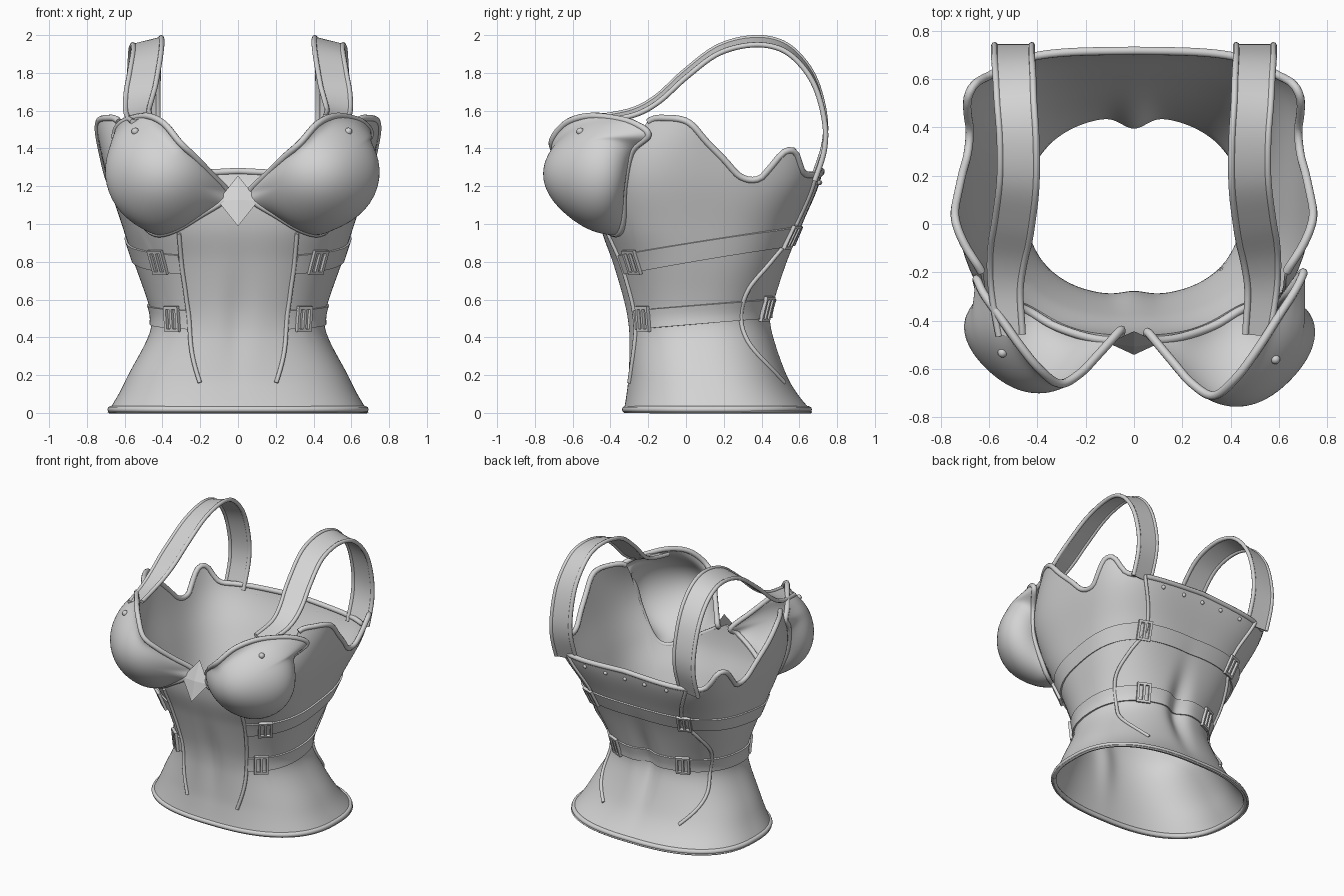
import bpy, bmesh
from math import sin, cos, radians, exp
from mathutils import Vector, Matrix

if "Cube" in bpy.data.objects:
    bpy.data.objects.remove(bpy.data.objects["Cube"], do_unlink=True)

grey = bpy.data.materials.new("plain_grey")
grey.use_nodes = True
grey.diffuse_color = (0.65, 0.65, 0.65, 1)
grey.node_tree.nodes["Principled BSDF"].inputs["Base Color"].default_value = grey.diffuse_color


# ---- helpers ----
def hermite(table, x):
    """Smooth interpolation through (x, value) pairs."""
    last = len(table) - 1
    i = 0
    while i < last - 1 and x > table[i + 1][0]:
        i += 1

    def slope(k):
        p, q = table[max(k - 1, 0)], table[min(k + 1, last)]
        return (q[1] - p[1]) / (q[0] - p[0])
    (x0, y0), (x1, y1) = table[i], table[i + 1]
    w = x1 - x0
    t = min(max((x - x0) / w, 0), 1)
    u = 1 - t
    return (y0 * (1 + 2 * t) * u * u + y1 * t * t * (1 + 2 * u)
            + w * t * u * (u * slope(i) - t * slope(i + 1)))


def smooth_path(points, closed=False, steps=8):
    """Catmull-Rom resampling of a few control points."""
    pts = [Vector(p) for p in points]
    n = len(pts)
    get = (lambda k: pts[k % n]) if closed else (lambda k: pts[min(max(k, 0), n - 1)])
    out = []
    for i in range(n if closed else n - 1):
        a, b, c, d = (get(i + k) for k in (-1, 0, 1, 2))
        for s in range(steps):
            t = s / steps
            out.append(b + ((c - a) * t + (a * 2 - b * 5 + c * 4 - d) * t * t
                            + (b * 3 - a - c * 3 + d) * t ** 3) / 2)
    return out if closed else out + [pts[-1]]


def finish(name, data, angle, wall=0.0):
    """Link the part, bake its wall thickness and shade it."""
    obj = bpy.data.objects.new(name, data)
    bpy.context.collection.objects.link(obj)
    data.materials.append(grey)
    if wall:
        solid = obj.modifiers.new("wall", 'SOLIDIFY')
        solid.thickness = wall
        solid.offset = 0
    bpy.ops.object.select_all(action='DESELECT')
    obj.select_set(True)
    bpy.context.view_layer.objects.active = obj
    bpy.ops.object.convert(target='MESH')
    bpy.ops.object.shade_smooth_by_angle(angle=radians(angle))


def from_bmesh(name, bm, angle, wall=0.0):
    bmesh.ops.recalc_face_normals(bm, faces=bm.faces)
    mesh = bpy.data.meshes.new(name)
    bm.to_mesh(mesh)
    bm.free()
    finish(name, mesh, angle, wall)


def sheet(name, rows, wrap=False, thickness=0.012):
    """Skin a grid of points and give it a thin wall."""
    bm = bmesh.new()
    grid = [[bm.verts.new(p) for p in row] for row in rows]
    n = len(rows[0])
    for low, high in zip(grid, grid[1:]):
        for j in range(n if wrap else n - 1):
            k = (j + 1) % n
            bm.faces.new((low[j], low[k], high[k], high[j]))
    bmesh.ops.remove_doubles(bm, verts=bm.verts, dist=0.0001)
    from_bmesh(name, bm, 45, thickness)


def tube(name, points, radius=0.016, closed=False):
    data = bpy.data.curves.new(name, 'CURVE')
    data.dimensions = '3D'
    data.bevel_depth = radius
    data.bevel_resolution = 2
    data.use_fill_caps = True
    spline = data.splines.new('POLY')
    spline.points.add(len(points) - 1)
    for p, q in zip(spline.points, points):
        p.co = (*q, 1)
    spline.use_cyclic_u = closed
    finish(name, data, 60)


def stud(name, place, radius):
    bm = bmesh.new()
    bmesh.ops.create_uvsphere(bm, u_segments=12, v_segments=8, radius=radius,
                              matrix=Matrix.Translation(place))
    from_bmesh(name, bm, 60)


# ---- torso surface: angle 0 is the front, 90 the left side, 180 the back ----
levels = (0, 0.1, 0.2, 0.4, 0.5, 0.6, 0.8, 1.0, 1.25, 1.57)
half_width = list(zip(levels, (0.685, 0.625, 0.575, 0.47, 0.45, 0.475, 0.545, 0.61, 0.69, 0.76)))
front_y = list(zip(levels, (-0.325, -0.31, -0.3, -0.3, -0.31, -0.33, -0.385, -0.45, -0.47, -0.46)))
back_y = list(zip(levels, (0.665, 0.585, 0.53, 0.465, 0.45, 0.47, 0.53, 0.61, 0.71, 0.75)))
front_square = [(0, 2.5), (0.5, 2.3), (0.8, 2.4), (1.0, 2.8), (1.25, 3.2), (1.57, 1.95)]
back_square = [(0, 2.5), (0.5, 2.3), (0.8, 2.8), (1.0, 3.2), (1.25, 4), (1.57, 4)]
top_edge = [(0, 1.17), (17, 1.05), (30, 0.97), (41, 0.95), (47, 1.02), (49.5, 1.2), (51.5, 1.38),
            (54, 1.5), (57, 1.55), (66, 1.56), (75, 1.55), (80, 1.52), (87, 1.44), (97, 1.34),
            (106, 1.25), (115, 1.24), (119.5, 1.31), (124, 1.38), (129, 1.38), (134, 1.28),
            (141, 1.26), (180, 1.28)]


def torso(angle, z, out=0.0):
    s, c = sin(radians(angle)), cos(radians(angle))
    square = front_square if c > 0 else back_square
    a, f, b, n = (hermite(t, z) for t in (half_width, front_y, back_y, square))
    r = (abs(s) ** n + abs(c) ** n) ** (-1 / n)
    x = (a + out) * r * s
    y = (f + b) / 2 - ((b - f) / 2 + out) * r * c
    groove = exp(-(x / 0.07) ** 2 - ((z - 0.5) / 0.25) ** 2)
    return Vector((x, y + groove * (0.02 if c > 0 else -0.05), z))


def rim_height(angle):
    return hermite(top_edge, min(angle % 360, -angle % 360))


columns = [i * 1.5 for i in range(240)]
sheet("bodice", [[torso(p, rim_height(p) * v / 40) for p in columns] for v in range(41)], wrap=True)
tube("hem_piping", [torso(p, 0.018) for p in columns], 0.018, True)
tube("top_piping", [torso(p, rim_height(p)) for p in range(56, 305, 2)], 0.018)

# ---- seams, down the front and back ----
front_seam = [(0.16, 19), (0.45, 32), (0.7, 32), (0.95, 29)]
back_seam = [(0.16, 151), (0.35, 128), (0.5, 123), (0.65, 125), (0.8, 137), (0.95, 147), (1.26, 144)]
for side, word in ((1, "left"), (-1, "right")):
    for label, seam in (("front", front_seam), ("back", back_seam)):
        low, high = seam[0][0], seam[-1][0]
        heights = [low + (high - low) * k / 40 for k in range(41)]
        tube(f"{label}_seam_{word}", [torso(side * hermite(seam, z), z, 0.01) for z in heights], 0.012)


# ---- belts with buckles ----
def buckle(name, angle, z, width, height):
    place = torso(angle, z, 0.024)
    along = (torso(angle + 2, z) - torso(angle - 2, z)).normalized()
    up = torso(angle, z + 0.05) - torso(angle, z - 0.05)
    up = (up - along * up.dot(along)).normalized()
    frame = Matrix((along, up, along.cross(up))).transposed().to_4x4()
    frame.translation = place
    bm = bmesh.new()
    bar = 0.016
    bars = [(k * width / 2, 0, bar, height) for k in (-1, 0, 1)]
    bars += [(0, k * height / 2, width + bar, bar) for k in (-1, 1)]
    for x, y, w, h in bars:
        bmesh.ops.create_cube(bm, size=1, matrix=frame @ Matrix.Translation((x, y, 0))
                              @ Matrix.Diagonal((w, h, 0.02, 1)))
    from_bmesh(name, bm, 30)


for label, z0, slope, back_angle in (("upper", 0.845, 0.17, 146), ("lower", 0.515, 0.085, 147)):
    def belt_z(angle):
        return z0 + slope * torso(angle, z0).y
    rows = [[torso(p, belt_z(p) + 0.05 * k, 0.011) for p in range(32, 329, 2)]
            for k in (-1, -0.5, 0, 0.5, 1)]
    sheet(label + "_belt", rows)
    for side, word in ((1, "left"), (-1, "right")):
        for end, p in (("front", 45), ("back", back_angle)):
            buckle(f"{label}_{end}_buckle_{word}", side * p, belt_z(p), 0.08, 0.12)

# ---- cups: domes drawn from a rim to a pole on an ellipsoid ----
neckline = [(0.06, -0.45, 1.17), (0.16, -0.57, 1.27), (0.24, -0.66, 1.35), (0.33, -0.71, 1.43),
            (0.42, -0.64, 1.53), (0.51, -0.52, 1.57), (0.6, -0.38, 1.56), (0.67, -0.27, 1.53),
            (0.7, -0.2, 1.47)]


def cup(word, side, wide, deep):
    def fit(p):
        return Vector((side * p[0] * wide, -0.38 + (p[1] + 0.38) * deep, p[2]))
    centre = fit((0.425, -0.38, 1.265))
    radii = Vector((0.345 * wide, 0.37 * deep, 0.315))
    lower = [torso(side * p, rim_height(p), 0.016) for p in (51.5, 49.5, 47, 41, 30, 17, 7)]
    rim = smooth_path([fit(p) for p in neckline] + lower, True, 7)
    pole = Vector((0, -1, 0))
    rows = []
    for k in range(33):
        t = k / 32
        row = []
        for p in rim:
            d = Vector([u / r for u, r in zip(p - centre, radii)])
            length = d.length
            d = d.normalized().slerp(pole, t)
            # slightly pointed dome that eases out to the rim
            taper = 0.2 * d.y ** 2 * (1 - d.y ** 2) if d.y < 0 else 0
            ease = (1 - t) ** 7
            d *= length * ease + (1 - taper) * (1 - ease)
            row.append(centre + Vector([u * r for u, r in zip(d, radii)]))
        rows.append(row)
    sheet("cup_" + word, rows, wrap=True)
    tube("cup_piping_" + word, rim, 0.018, True)
    stud("cup_stud_" + word, fit((0.585, -0.56, 1.49)), 0.02)


cup("left", 1, 1, 1)
cup("right", -1, 0.93, 0.85)

# ---- shoulder straps with piped edges ----
strap_path = [(0.51, -0.46, 1.555), (0.53, -0.28, 1.59), (0.525, -0.15, 1.66), (0.5, 0, 1.795),
              (0.48, 0.17, 1.92), (0.48, 0.35, 1.967), (0.49, 0.5, 1.945), (0.495, 0.61, 1.86),
              (0.5, 0.69, 1.73), (0.5, 0.735, 1.55), (0.5, 0.73, 1.4), (0.5, 0.675, 1.23)]
for side, word in ((1, "left"), (-1, "right")):
    path = smooth_path([(side * x, y, z) for x, y, z in strap_path], steps=6)
    inner, outer = [], []
    for i, p in enumerate(path):
        run = (path[min(i + 1, len(path) - 1)] - path[max(i - 1, 0)]).normalized()
        across = Vector((side, 0, -0.25))
        across = (across - run * across.dot(run)).normalized()
        half = 0.05 + 0.027 * min(1, i / 15)
        inner.append(p - across * half)
        outer.append(p + across * half)
    sheet("strap_" + word, [inner, path, outer], thickness=0.01)
    tube("strap_inner_piping_" + word, inner, 0.014)
    tube("strap_outer_piping_" + word, outer, 0.014)

# ---- studs along the back ----
for k in range(-2, 3):
    stud(f"back_stud_{k + 3}", torso(180 + k * 13, 1.22, 0.006), 0.014)

# ---- diamond ornament between the cups, leaning back ----
bm = bmesh.new()
bmesh.ops.create_cone(bm, cap_ends=True, segments=4, radius1=0.13, radius2=0, depth=0.016)
bmesh.ops.scale(bm, verts=bm.verts, vec=(0.82, 1.1, 1))
bmesh.ops.rotate(bm, verts=bm.verts, matrix=Matrix.Rotation(radians(70), 3, 'X'))
bmesh.ops.translate(bm, verts=bm.verts, vec=(0, -0.5, 1.125))
from_bmesh("diamond_ornament", bm, 3)
